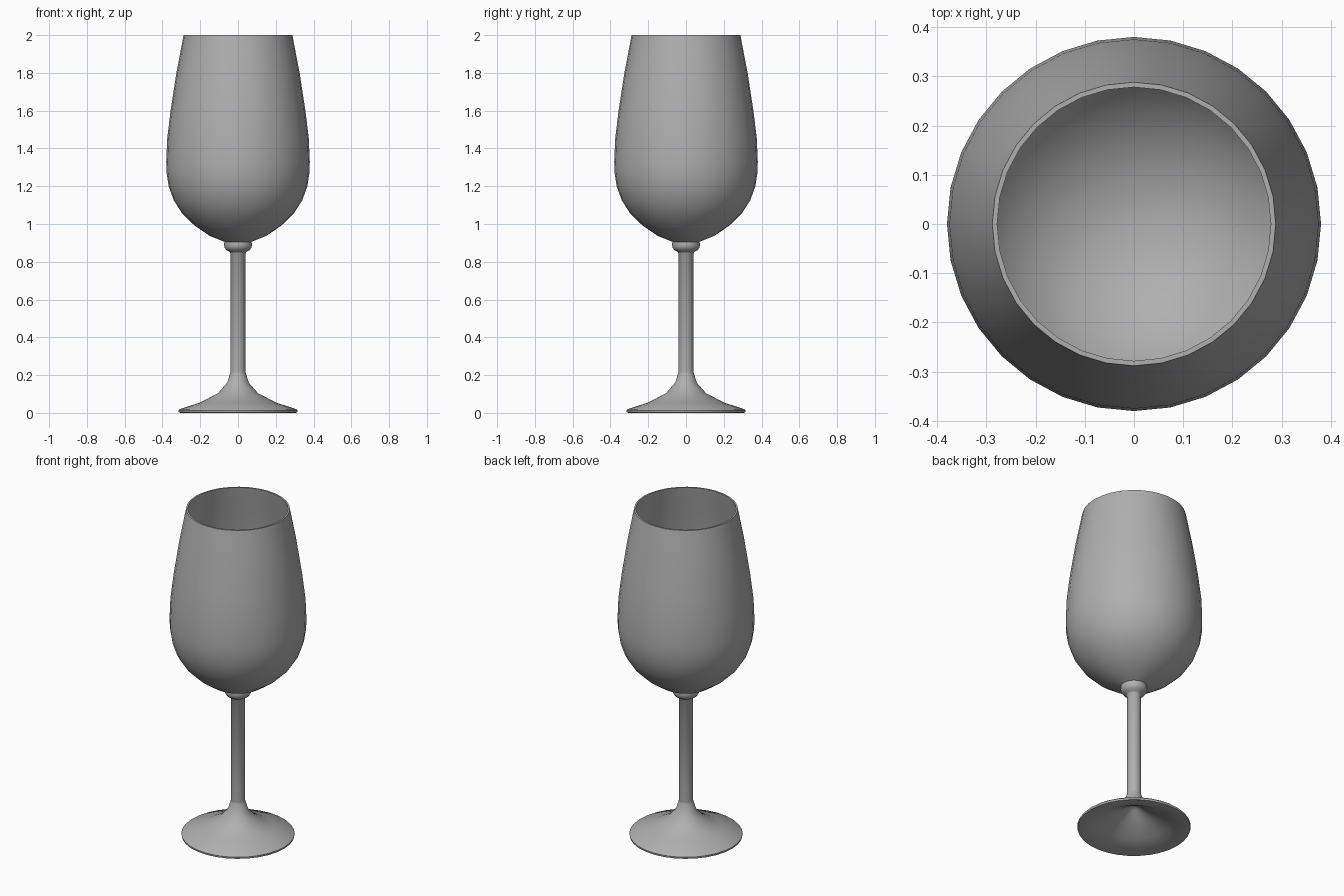
import bpy, bmesh, math

if "Cube" in bpy.data.objects:
    bpy.data.objects.remove(bpy.data.objects["Cube"])

SIDES = 32

# Mid-grey surface shared by every part
grey = bpy.data.materials.new("mid_grey")
grey.diffuse_color = (0.43, 0.43, 0.43, 1)
grey.use_nodes = True
grey.node_tree.nodes["Principled BSDF"].inputs["Base Color"].default_value = grey.diffuse_color


def lathe(name, profile):
    """Spin a (radius, height) profile around z into a smooth-shaded object."""
    bm = bmesh.new()
    verts = [bm.verts.new((r, 0, z)) for r, z in profile]
    edges = [bm.edges.new(pair) for pair in zip(verts, verts[1:])]
    bmesh.ops.spin(bm, geom=verts + edges, cent=(0, 0, 0), axis=(0, 0, 1),
                   angle=2 * math.pi, steps=SIDES, use_duplicate=False)
    bmesh.ops.remove_doubles(bm, verts=bm.verts, dist=0.0005)
    bmesh.ops.recalc_face_normals(bm, faces=bm.faces)
    mesh = bpy.data.meshes.new(name)
    bm.to_mesh(mesh)
    bm.free()
    mesh.materials.append(grey)
    obj = bpy.data.objects.new(name, mesh)
    bpy.context.collection.objects.link(obj)
    bpy.ops.object.select_all(action='DESELECT')
    obj.select_set(True)
    bpy.context.view_layer.objects.active = obj
    bpy.ops.object.shade_smooth_by_angle(angle=math.radians(40))
    return obj


# Foot: hollow underside, thin rim and flared top
foot_under = [(0, 0.15), (0.03, 0.13), (0.09, 0.09), (0.19, 0.035), (0.305, 0.004)]
foot_top = [(0.313, 0.004), (0.315, 0.013), (0.308, 0.02), (0.2, 0.055),
            (0.105, 0.105), (0.057, 0.16), (0.04, 0.215)]
foot_under[-1], foot_top[0] = (0.305, 0), (0.313, 0.002)
lathe("foot", foot_under + foot_top)

# Stem with the rounded collar below the bowl
lathe("stem", [(0.04, 0.215), (0.039, 0.845), (0.045, 0.853), (0.06, 0.86),
               (0.071, 0.874), (0.074, 0.888), (0.072, 0.908)])

# Bowl: outer wall, flat rim and inner wall
outer_wall = [(0.07, 0.905), (0.15, 0.937), (0.23, 0.992), (0.295, 1.055),
              (0.34, 1.125), (0.367, 1.2), (0.378, 1.27), (0.38, 1.33),
              (0.375, 1.45), (0.357, 1.6), (0.326, 1.8), (0.305, 1.91)]
rim = [(0.288, 2.0), (0.278, 2.0)]
inner_wall = [(0.293, 1.91), (0.315, 1.8), (0.345, 1.6), (0.363, 1.45)]
inner_base = [(0.367 * math.cos(a), 1.32 - 0.4 * math.sin(a))
              for a in (math.pi / 2 * i / 9 for i in range(10))]
lathe("bowl", outer_wall + rim + inner_wall + inner_base)
